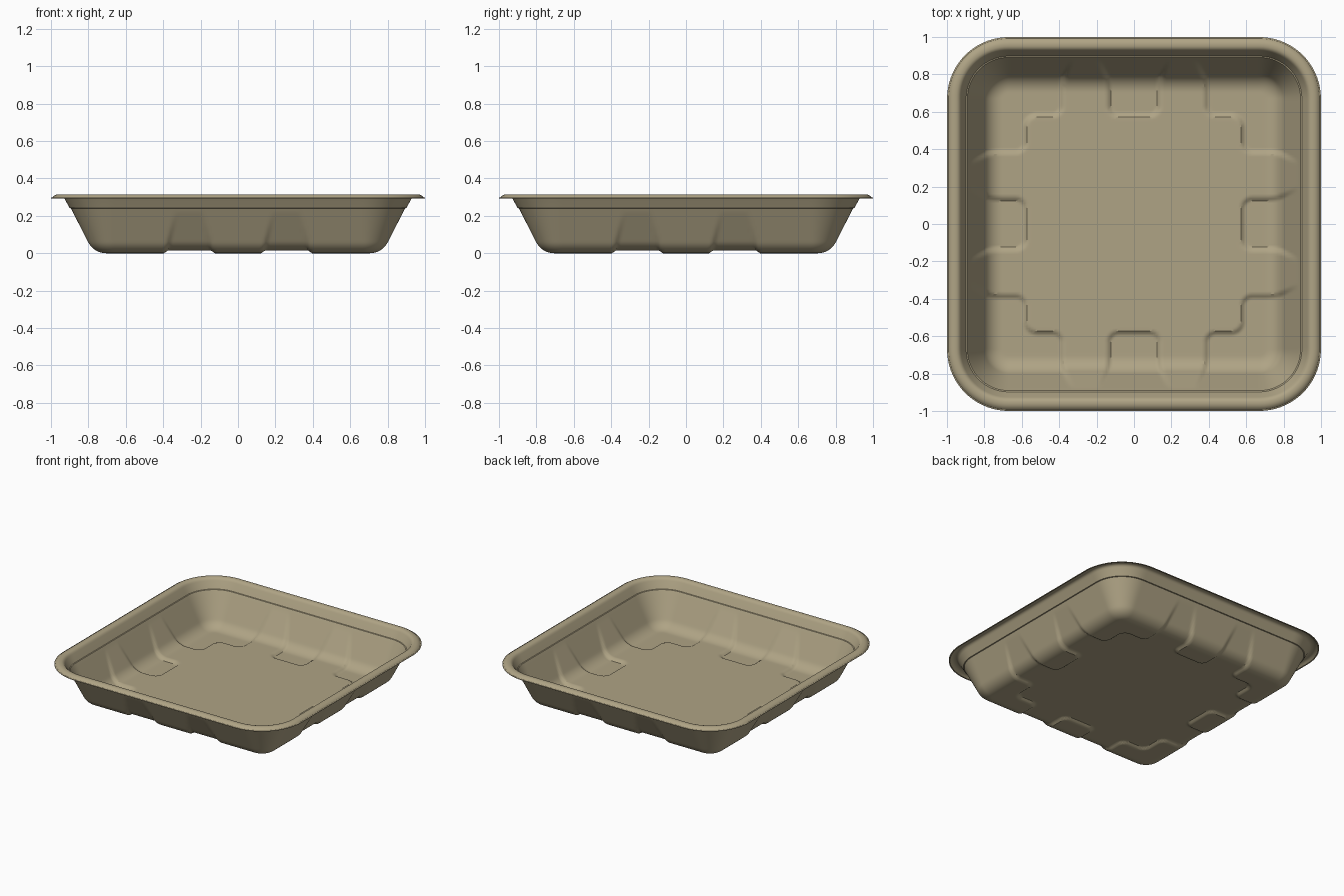
import bpy
import bmesh
from math import sin, cos, tan, radians, hypot, pi

cube = bpy.data.objects.get("Cube")
if cube:
    bpy.data.objects.remove(cube)

CORE = 0.67            # half size of the square holding the corner centres
N = 108                # samples along each straight side
CORNER = 18            # segments per rounded corner
DEPTH = 0.016          # height of the raised floor and ribs
SKIN = 0.004           # sheet thickness
WALL = radians(63)     # wall slope
FOOT = 0.771           # where the wall line meets the ground
FILLET = 0.11
STEP_Z = 0.24          # small ledge near the top of the wall


def strip(t, h):
    """Signed distance to the pair of ribs, which narrow as they climb."""
    return abs(abs(t) - 0.26) - (0.125 - 0.05 * h)


def round_union(a, b, k=0.05):
    return max(k, min(a, b)) - hypot(max(k - a, 0), max(k - b, 0))


def centre_plate(x, y, half=0.58, r=0.06):
    dx, dy = abs(x) - half + r, abs(y) - half + r
    return min(max(dx, dy), 0) + hypot(max(dx, 0), max(dy, 0)) - r


def ramp(d, width=0.024):
    u = min(max(0.5 - d / width, 0), 1)
    return u * u * (3 - 2 * u)


def floor_height(x, y):
    d = centre_plate(x, y)
    # each pair of ribs only runs outward across its own sides
    if abs(y) > 0.4:
        d = round_union(d, strip(x, 0))
    if abs(x) > 0.4:
        d = round_union(d, strip(y, 0))
    return DEPTH * ramp(d)


# Wall and rim profile: half size, height, inward normal
flat_end = FOOT - FILLET * tan(WALL / 2)
profile = [(CORE, 0, 0, 1), ((CORE + flat_end) / 2, 0, 0, 1)]
for i in range(13):
    a = WALL * i / 12
    profile.append((flat_end + FILLET * sin(a), FILLET * (1 - cos(a)), -sin(a), cos(a)))
z0 = profile[-1][1]
for i in range(1, 15):
    z = z0 + (STEP_Z - z0) * i / 14
    profile.append((FOOT + z / tan(WALL), z, -sin(WALL), cos(WALL)))
for s, z in [(0.900, 0.242), (0.929, 0.294), (0.934, 0.302), (0.941, 0.308),
             (0.950, 0.311), (0.962, 0.311), (0.972, 0.309), (0.981, 0.304),
             (0.988, 0.297), (0.991, 0.294), (0.999, 0.293)]:
    profile.append((s, z, 0, 1))

# Outline: anchor point, outward direction, position along the side
ticks = [-CORE + 2 * CORE * i / N for i in range(N + 1)]
outline = []
for q in range(4):
    c, s = round(cos(q * pi / 2)), round(sin(q * pi / 2))
    side = [(CORE, t, 1, 0, t) for t in ticks]
    side += [(CORE, CORE, cos(pi / 2 * i / CORNER), sin(pi / 2 * i / CORNER), CORE)
             for i in range(1, CORNER)]
    for x, y, nx, ny, t in side:
        outline.append((c * x - s * y, s * x + c * y, c * nx - s * ny, s * nx + c * ny, t))

bm = bmesh.new()

# Floor with raised centre and lowered pads
grid = [[bm.verts.new((x, y, floor_height(x, y))) for y in ticks] for x in ticks]
for i in range(N):
    for j in range(N):
        bm.faces.new((grid[i][j], grid[i + 1][j], grid[i + 1][j + 1], grid[i][j + 1]))

# Walls and rolled rim
rings = []
for s, z, ns, nz in profile:
    fade = max(0, 1 - z / 0.22)
    ring = []
    for x, y, nx, ny, t in outline:
        d = DEPTH * fade * ramp(strip(t, min(z / 0.2, 1)))
        r = s - CORE + d * ns
        ring.append(bm.verts.new((x + nx * r, y + ny * r, z + d * nz)))
    rings.append(ring)
for inner, outer in zip(rings, rings[1:]):
    for i in range(len(outline)):
        j = (i + 1) % len(outline)
        bm.faces.new((inner[i], outer[i], outer[j], inner[j]))
bmesh.ops.remove_doubles(bm, verts=bm.verts[:], dist=0.0001)

mesh = bpy.data.meshes.new("tray")
bm.to_mesh(mesh)
bm.free()
tray = bpy.data.objects.new("tray", mesh)
bpy.context.collection.objects.link(tray)

# Tan moulded fibre
colour = (0.43, 0.37, 0.235, 1)
mat = bpy.data.materials.new("tan fibre")
mat.use_nodes = True
mat.diffuse_color = colour
bsdf = next(n for n in mat.node_tree.nodes if n.type == 'BSDF_PRINCIPLED')
bsdf.inputs["Base Color"].default_value = colour
bsdf.inputs["Roughness"].default_value = 0.8
mesh.materials.append(mat)

bpy.ops.object.select_all(action='DESELECT')
tray.select_set(True)
bpy.context.view_layer.objects.active = tray
bpy.ops.object.shade_smooth_by_angle(angle=radians(35))

# Sheet thickness grows towards the inside
shell = tray.modifiers.new("thickness", 'SOLIDIFY')
shell.thickness = SKIN
shell.offset = 1
